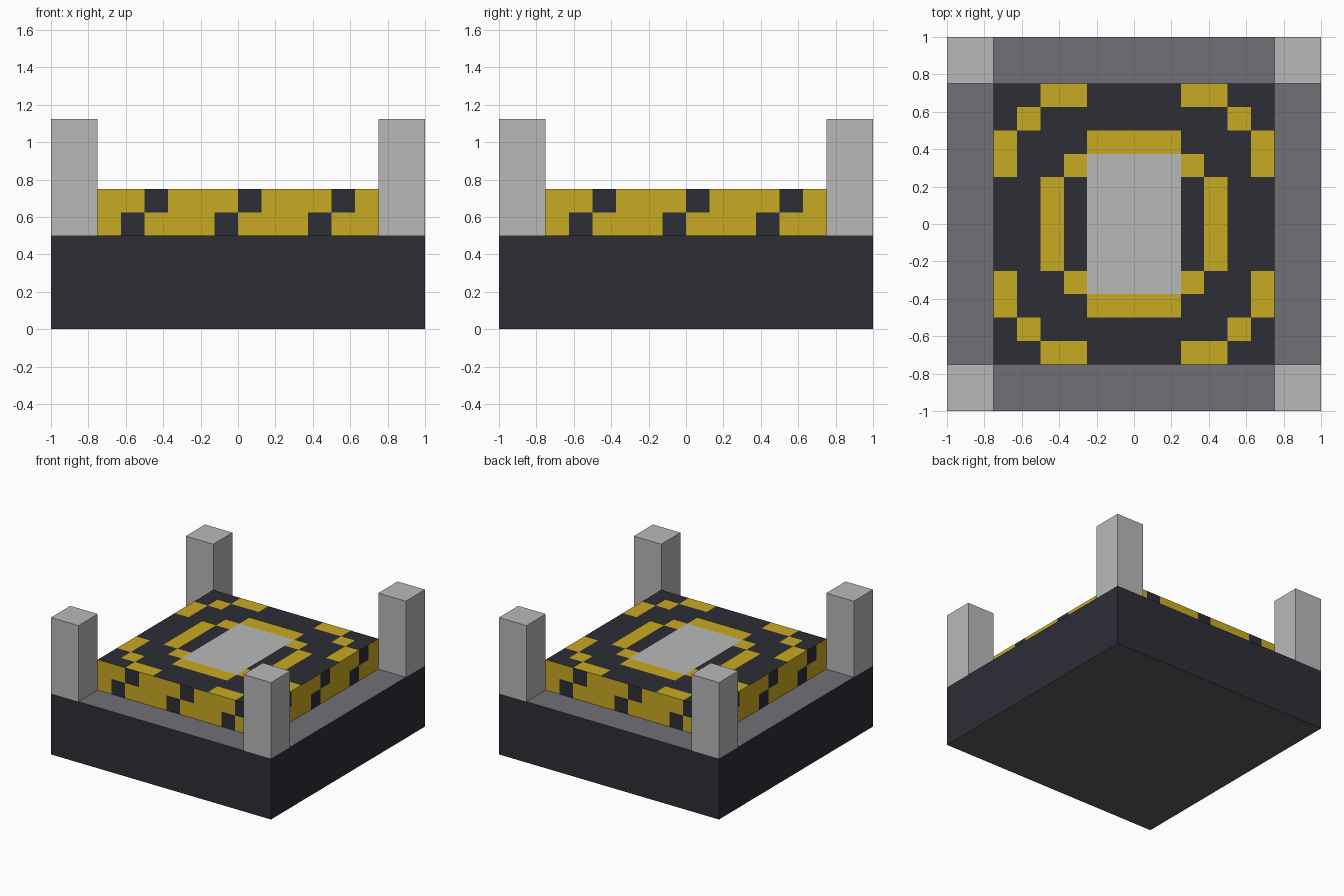
import bpy
import bmesh
from math import floor, pi
from mathutils import Matrix

default = bpy.data.objects.get("Cube")
if default:
    bpy.data.objects.remove(default)


def linear(c):
    c /= 255
    return c / 12.92 if c <= 0.04045 else ((c + 0.055) / 1.055) ** 2.4


def material(name, r, g, b):
    mat = bpy.data.materials.new(name)
    mat.use_nodes = True
    colour = (linear(r), linear(g), linear(b), 1)
    mat.diffuse_color = colour
    mat.node_tree.nodes["Principled BSDF"].inputs["Base Color"].default_value = colour
    return mat


charcoal = material("charcoal", 45, 45, 54)
yellow = material("warning yellow", 201, 170, 34)
pale_grey = material("pale grey", 185, 185, 185)
rim_grey = material("rim grey", 113, 112, 117)
under_grey = material("underside grey", 92, 92, 92)


def finish(name, bm, mats):
    mesh = bpy.data.meshes.new(name)
    bm.to_mesh(mesh)
    bm.free()
    for mat in mats:
        mesh.materials.append(mat)
    obj = bpy.data.objects.new(name, mesh)
    bpy.context.collection.objects.link(obj)
    return obj


def box(name, centre, size, mats):
    bm = bmesh.new()
    bmesh.ops.create_cube(bm, size=1, matrix=Matrix.Translation(centre) @ Matrix.Diagonal((*size, 1)))
    # Second material on upward faces, third on downward faces
    bm.normal_update()
    for face in bm.faces:
        if len(mats) > 1 and abs(face.normal.z) > 0.5:
            face.material_index = 1 if face.normal.z > 0 else 2
    return finish(name, bm, mats)


# Base slab and four corner posts
box("base", (0, 0, 0.25), (2, 2, 0.5), [charcoal, rim_grey, under_grey])
for x, side in ((-0.875, "right"), (0.875, "left")):
    for y, end in ((-0.875, "front"), (0.875, "back")):
        box(f"{end}_{side}_post", (x, y, 0.8125), (0.25, 0.25, 0.625), [pale_grey])

# Landing pad: checked cells, pattern given for one quarter from the centre out
CELL = 0.125
HALF = 0.75
QUARTER = ("ww.y..",
           "ww.y..",
           "wwy..y",
           "yy...y",
           "....y.",
           "..yy..")


def top_rule(x, y):
    return ".yw".index(QUARTER[floor(abs(y) / CELL)][floor(abs(x) / CELL)])


def side_rule(x, y):
    column = floor((x + HALF) / CELL)
    return 0 if column % 4 == (2 if y > 0 else 1) else 1


def panel(bm, half_height, rule, transform):
    rows = round(2 * half_height / CELL)
    verts = bmesh.ops.create_grid(
        bm, x_segments=12, y_segments=rows, size=1,
        matrix=Matrix.Diagonal((HALF, half_height, 1, 1)))["verts"]
    for face in {f for v in verts for f in v.link_faces}:
        centre = face.calc_center_median()
        face.material_index = rule(centre.x, centre.y)
    bmesh.ops.transform(bm, matrix=transform, verts=verts)


bm = bmesh.new()
panel(bm, HALF, top_rule, Matrix.Translation((0, 0, 0.75)))
upright = Matrix.Translation((0, -HALF, 0.625)) @ Matrix.Rotation(pi / 2, 4, "X")
for turn in range(4):
    panel(bm, CELL, side_rule, Matrix.Rotation(turn * pi / 2, 4, "Z") @ upright)
bmesh.ops.remove_doubles(bm, verts=bm.verts, dist=0.001)
finish("landing_pad", bm, [charcoal, yellow, pale_grey])
